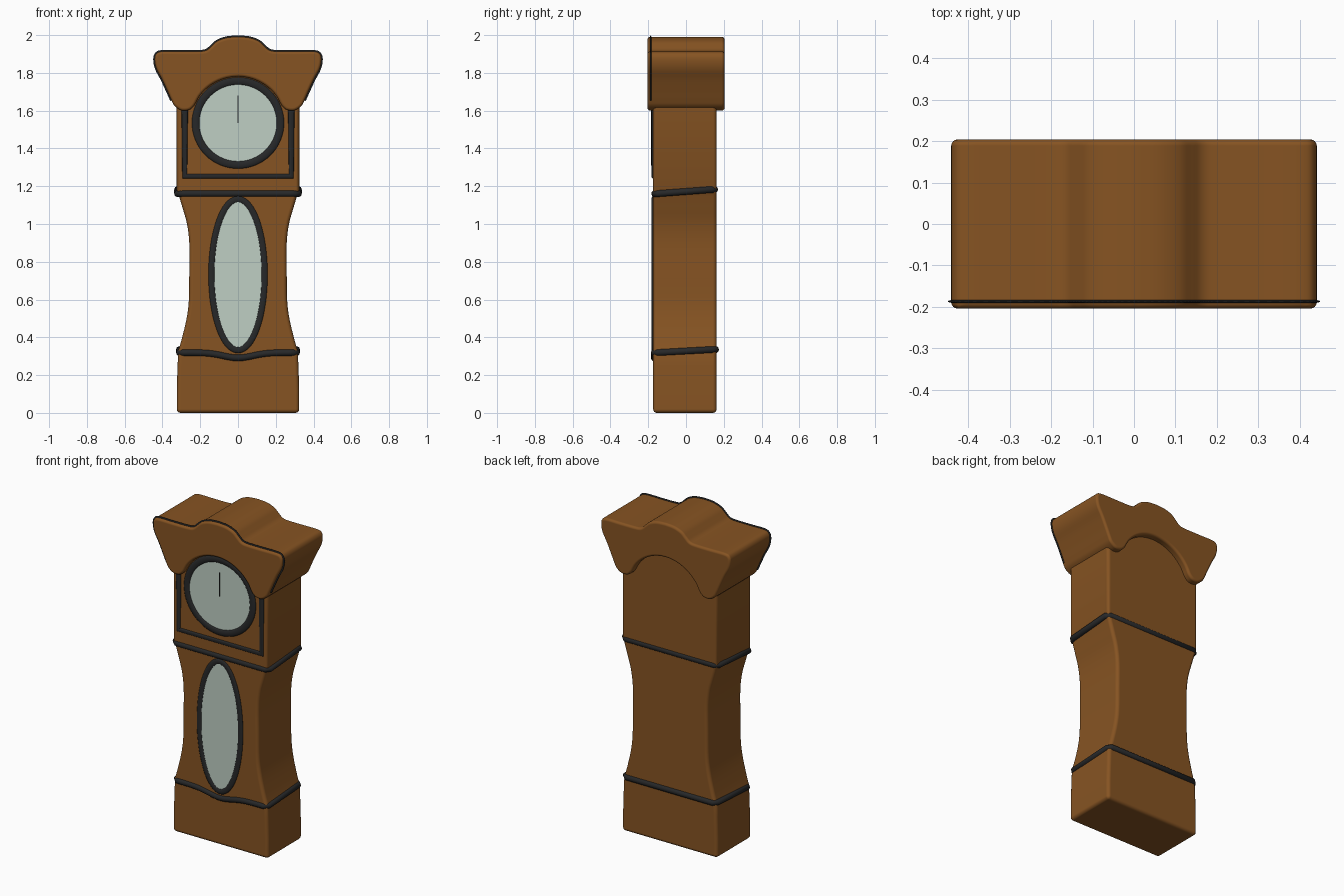
import bpy, bmesh, math

if "Cube" in bpy.data.objects:
    bpy.data.objects.remove(bpy.data.objects["Cube"])

def material(name, rgb):
    m = bpy.data.materials.new(name)
    m.diffuse_color = (*rgb, 1)
    m.use_nodes = True
    m.node_tree.nodes["Principled BSDF"].inputs["Base Color"].default_value = m.diffuse_color
    return m

WOOD = material("brown wood", (0.24, 0.088, 0.016))
DARK = material("dark trim", (0.02, 0.021, 0.022))
GLASS = material("pale glass", (0.52, 0.62, 0.55))

def smooth(pts, steps=5):
    """Catmull-Rom curve through an open list of (x, z) points."""
    p = [pts[0]] + list(pts) + [pts[-1]]
    out = []
    for i in range(1, len(p) - 2):
        a, b, c, d = p[i - 1:i + 3]
        for s in range(steps):
            t = s / steps
            out.append(tuple(0.5 * (2 * b[k] + (c[k] - a[k]) * t
                       + (2 * a[k] - 5 * b[k] + 4 * c[k] - d[k]) * t * t
                       + (3 * b[k] - a[k] - 3 * c[k] + d[k]) * t ** 3) for k in (0, 1)))
    return out + [tuple(pts[-1])]

def activate(ob):
    bpy.ops.object.select_all(action='DESELECT')
    ob.select_set(True)
    bpy.context.view_layer.objects.active = ob

def prism(name, outline, y0, y1, mat, bevel=0.0):
    """Extrude an (x, z) outline from y0 to y1, with rounded edges."""
    bm = bmesh.new()
    face = bm.faces.new([bm.verts.new((x, y0, z)) for x, z in outline])
    ext = bmesh.ops.extrude_face_region(bm, geom=[face])
    for g in ext["geom"]:
        if isinstance(g, bmesh.types.BMVert):
            g.co.y = y1
    bmesh.ops.recalc_face_normals(bm, faces=bm.faces)
    me = bpy.data.meshes.new(name)
    bm.to_mesh(me)
    bm.free()
    me.materials.append(mat)
    ob = bpy.data.objects.new(name, me)
    bpy.context.collection.objects.link(ob)
    activate(ob)
    bpy.ops.object.shade_smooth_by_angle(angle=math.radians(40))
    if bevel:
        b = ob.modifiers.new("rounded edges", 'BEVEL')
        b.width, b.segments = bevel, 4
        b.angle_limit = math.radians(50)
        b.harden_normals = True
    return ob

def tube(name, pts, radius, mat, cyclic=False, y=0.0, flat=1.0):
    """Sweep a round bead along 3D points; flat squashes it in y."""
    cu = bpy.data.curves.new(name, 'CURVE')
    cu.dimensions = '3D'
    cu.bevel_depth, cu.bevel_resolution = radius, 3
    cu.use_fill_caps = True
    sp = cu.splines.new('POLY')
    sp.points.add(len(pts) - 1)
    for p, co in zip(sp.points, pts):
        p.co = (*co, 1)
    sp.use_cyclic_u = cyclic
    cu.materials.append(mat)
    ob = bpy.data.objects.new(name, cu)
    bpy.context.collection.objects.link(ob)
    ob.location.y, ob.scale.y = y, flat
    activate(ob)
    bpy.ops.object.convert(target='MESH')
    bpy.ops.object.shade_smooth_by_angle(angle=math.radians(50))

def ellipse(a, b, cz, n=64):
    return [(a * math.cos(2 * math.pi * i / n), cz + b * math.sin(2 * math.pi * i / n))
            for i in range(n)]

def mirrored(half):
    """Close a half outline that runs from low to high on the right side."""
    return half + [(-x, z) for x, z in reversed(half) if x > 1e-6]

# Case: base, curved waist and dial box in one outline
waist = smooth([(0.316, 0.33), (0.298, 0.39), (0.272, 0.50), (0.26, 0.60), (0.258, 0.75),
                (0.258, 0.90), (0.27, 1.00), (0.292, 1.08), (0.316, 1.16)], 4)
side = [(0.324, 0.0), (0.324, 0.12), (0.32, 0.25)] + waist + [(0.325, 1.18), (0.325, 1.80)]
prism("clock_case", mirrored(side), -0.174, 0.162, WOOD, 0.02)

# Hood: swept side, shoulder and crest, with an arch cut around the dial
arch = [(0.25 * math.sin(math.radians(a)), 1.535 + 0.245 * math.cos(math.radians(a)))
        for a in range(0, 61, 5)]
lobe = [(0.217, 1.655), (0.234, 1.625), (0.26, 1.604), (0.30, 1.602), (0.335, 1.625)]
upper = [(0.352, 1.655), (0.372, 1.70), (0.402, 1.765), (0.431, 1.82), (0.441, 1.865),
         (0.435, 1.898), (0.405, 1.913), (0.30, 1.913), (0.20, 1.914), (0.165, 1.921),
         (0.14, 1.942), (0.11, 1.968), (0.06, 1.986), (0, 1.991)]
edge = smooth(lobe + upper, 4)
half = arch[:-1] + edge
outline = half + [(-x, z) for x, z in reversed(half) if x > 1e-6]
prism("hood", outline, -0.204, 0.204, WOOD, 0.015)

# Thin dark strip over the hood just behind its front edge
top = smooth(upper, 4)
strip = top + [(-x, z) for x, z in reversed(top[:-1])]
tube("hood_strip", [(x, 0, z) for x, z in strip], 0.008, DARK, y=-0.187, flat=0.4)

# Beads around the case, the lower one dipping at the front centre
def band(name, w, y0, y1, zf, zb, dip, r):
    c = 0.02
    pts = []
    for i in range(25):
        x = -(w - c) + 2 * (w - c) * i / 24
        bend = math.exp(-(x / 0.11) ** 2)
        pts.append((x, y0, zf - dip * bend))
    pts += [(w, y0 + c, zf), (w, y1 - c, zb), (w - c, y1, zb),
            (-w + c, y1, zb), (-w, y1 - c, zb), (-w, y0 + c, zf)]
    tube(name, pts, r, DARK, True)

band("middle_band", 0.321, -0.166, 0.153, 1.161, 1.182, 0.0, 0.018)
band("lower_band", 0.311, -0.168, 0.158, 0.319, 0.335, 0.028, 0.018)

# Dial: glass, ring, hand and the square frame below it
prism("dial_glass", ellipse(0.215, 0.215, 1.535), -0.178, -0.170, GLASS)
tube("dial_ring", [(x, 0, z) for x, z in ellipse(0.224, 0.222, 1.535)], 0.021, DARK,
     True, -0.174, 0.5)
prism("dial_hand", [(-0.003, 1.535), (0.003, 1.535), (0.003, 1.68), (-0.003, 1.68)],
      -0.182, -0.177, DARK)
tube("dial_frame", [(-0.282, 0, 1.70), (-0.282, 0, 1.253), (0.282, 0, 1.253), (0.282, 0, 1.70)],
     0.018, DARK, False, -0.174, 0.5)

# Oval waist window
prism("window_glass", ellipse(0.133, 0.392, 0.732), -0.178, -0.170, GLASS)
tube("window_ring", [(x, 0, z) for x, z in ellipse(0.140, 0.399, 0.732)], 0.0175, DARK,
     True, -0.174, 0.5)
